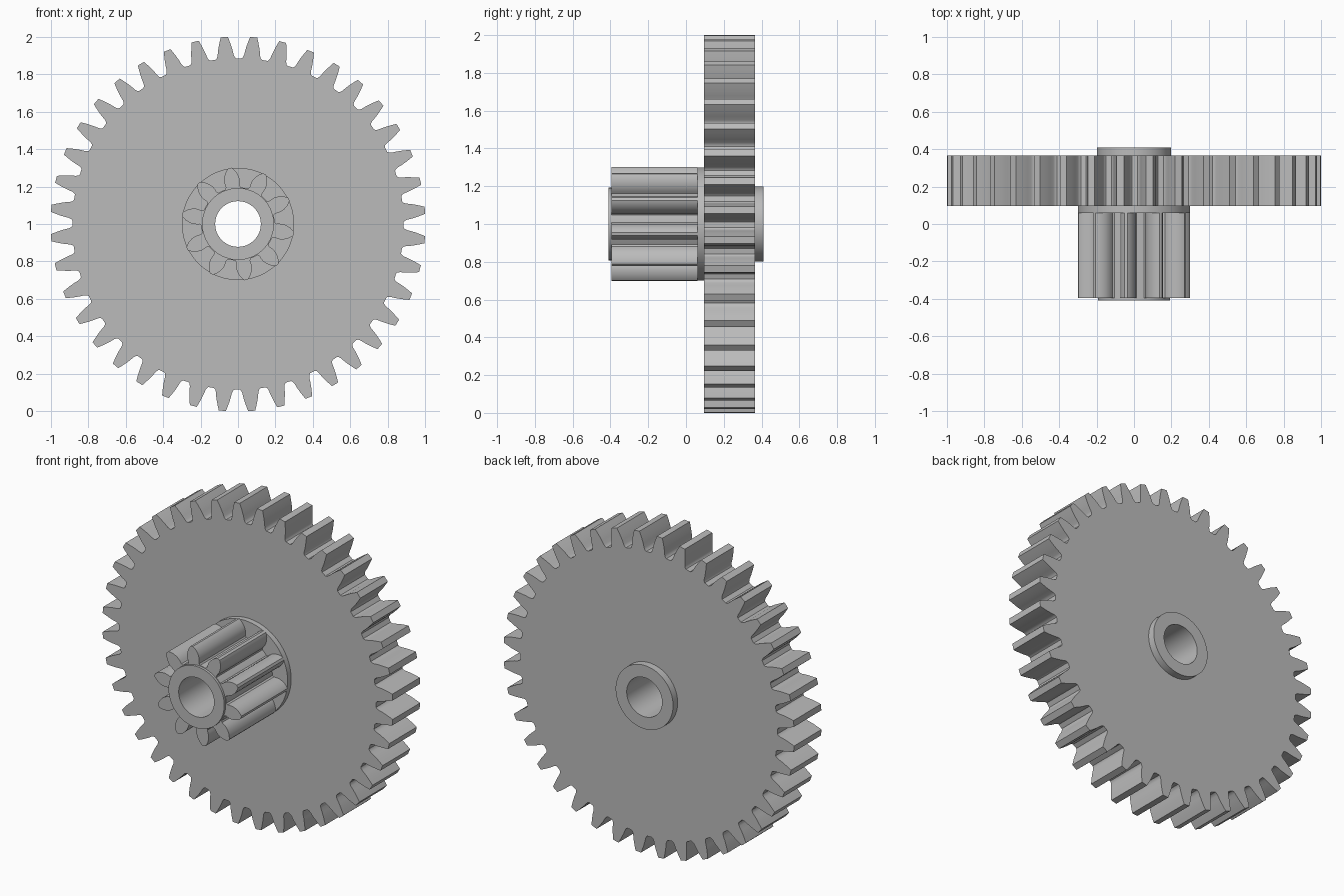
import bpy, bmesh
from math import cos, sin, pi, radians
from mathutils import Matrix

cube = bpy.data.objects.get("Cube")
if cube:
    bpy.data.objects.remove(cube, do_unlink=True)

GREY = (0.5, 0.5, 0.5, 1)
grey = bpy.data.materials.new("plain grey")
grey.use_nodes = True
grey.diffuse_color = GREY
grey.node_tree.nodes["Principled BSDF"].inputs["Base Color"].default_value = GREY

BORE = 0.122
AXIS_HEIGHT = 1.0


def circle(radius, sides=96):
    return [(radius * cos(2 * pi * i / sides), radius * sin(2 * pi * i / sides))
            for i in range(sides)]


def gear_outline(teeth, phase, flank):
    """flank: (radius, half tooth width) from the root to the tip."""
    both = [(r, -w) for r, w in flank] + [(r, w) for r, w in reversed(flank)]
    points = []
    for i in range(teeth):
        centre = radians(phase) + 2 * pi * i / teeth
        for r, w in both:
            points.append((r * cos(centre + w / r), r * sin(centre + w / r)))
        # middle of the gap
        gap = centre + pi / teeth
        points.append((flank[0][0] * cos(gap), flank[0][0] * sin(gap)))
    return points


def add_slice(name, outline, y_front, y_back):
    """Extrude an outline with the shaft bore through it, along y."""
    curve = bpy.data.curves.new(name, 'CURVE')
    curve.dimensions = '2D'
    curve.fill_mode = 'BOTH'
    curve.extrude = (y_back - y_front) / 2
    for loop in (outline, circle(BORE)):
        spline = curve.splines.new('POLY')
        spline.points.add(len(loop) - 1)
        for p, (x, y) in zip(spline.points, loop):
            p.co = (x, y, 0, 1)
        spline.use_cyclic_u = True
    helper = bpy.data.objects.new(name + " helper", curve)
    bpy.context.collection.objects.link(helper)
    bpy.context.view_layer.update()
    mesh = bpy.data.meshes.new_from_object(
        helper.evaluated_get(bpy.context.evaluated_depsgraph_get()))
    bpy.data.objects.remove(helper, do_unlink=True)
    bpy.data.curves.remove(curve)

    mesh.transform(Matrix.Translation((0, (y_front + y_back) / 2, AXIS_HEIGHT))
                   @ Matrix.Rotation(pi / 2, 4, 'X'))
    bm = bmesh.new()
    bm.from_mesh(mesh)
    bmesh.ops.remove_doubles(bm, verts=bm.verts, dist=0.0001)
    bmesh.ops.recalc_face_normals(bm, faces=bm.faces)
    bm.to_mesh(mesh)
    bm.free()
    mesh.materials.clear()
    mesh.materials.append(grey)

    obj = bpy.data.objects.new(name, mesh)
    bpy.context.collection.objects.link(obj)
    bpy.ops.object.select_all(action='DESELECT')
    obj.select_set(True)
    bpy.context.view_layer.objects.active = obj
    bpy.ops.object.shade_smooth_by_angle(angle=radians(32))
    return obj


# Large spur gear
wheel_flank = [(0.886, 0.055), (0.892, 0.048), (0.905, 0.043), (0.93, 0.039),
               (0.955, 0.033), (0.98, 0.026), (1.002, 0.019)]
add_slice("large_gear", gear_outline(40, 4.2, wheel_flank), 0.095, 0.365)

# Small pinion with petal-shaped teeth
pinion_flank = [(0.196, 0.042), (0.205, 0.037), (0.22, 0.040), (0.24, 0.042),
                (0.26, 0.038), (0.28, 0.029), (0.295, 0.017), (0.303, 0.008)]
add_slice("pinion", gear_outline(10, 26, pinion_flank), -0.395, 0.06)

# Collar and hub ends
add_slice("collar", circle(0.3), 0.06, 0.095)
add_slice("front_hub", circle(0.192), -0.41, -0.395)
add_slice("back_hub", circle(0.198), 0.365, 0.41)
